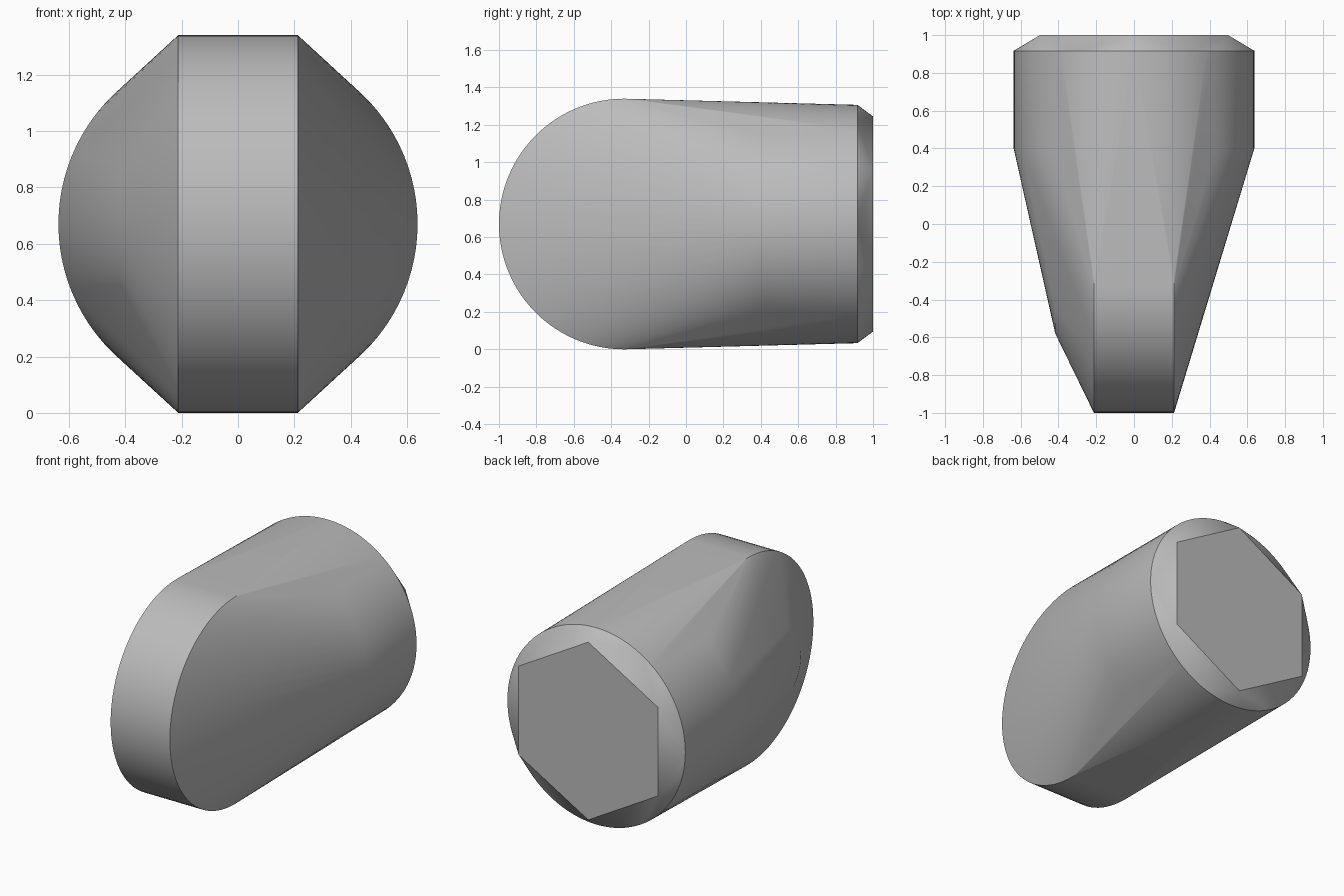
import bpy, bmesh, math

cube = bpy.data.objects.get("Cube")
if cube:
    bpy.data.objects.remove(cube, do_unlink=True)

grey = bpy.data.materials.new("mid grey")
grey.use_nodes = True
colour = (0.5, 0.5, 0.5, 1)
grey.diffuse_color = colour
grey.node_tree.nodes["Principled BSDF"].inputs["Base Color"].default_value = colour

MID_Z = 0.67
WHEEL_Y = -0.33
bm = bmesh.new()


def ring(axis, offset, radius, sides, centre_y=0):
    """Add a ring of points around the x or y axis."""
    for i in range(sides):
        a = math.tau * i / sides
        side, up = radius * math.sin(a), MID_Z + radius * math.cos(a)
        bm.verts.new((offset, centre_y + side, up) if axis == "x" else (side, offset, up))


# upright rounded nose
for x in (-0.212, 0.212):
    ring("x", x, 0.67, 96, WHEEL_Y)
# small boss on one flank
ring("x", -0.417, 0.25, 48, WHEEL_Y)
# round barrel and hexagonal rear end
for y in (0.4, 0.917):
    ring("y", y, 0.637, 96)
ring("y", 1.0, 0.575, 6)

# one taut skin around all the rings
hull = bmesh.ops.convex_hull(bm, input=bm.verts)
loose = set(hull["geom_interior"]) | set(hull["geom_unused"])
bmesh.ops.delete(bm, geom=[v for v in loose if isinstance(v, bmesh.types.BMVert)], context="VERTS")
bmesh.ops.dissolve_limit(bm, angle_limit=math.radians(0.1), verts=bm.verts, edges=bm.edges)
bmesh.ops.recalc_face_normals(bm, faces=bm.faces)

mesh = bpy.data.meshes.new("housing")
bm.to_mesh(mesh)
bm.free()
mesh.materials.append(grey)
housing = bpy.data.objects.new("housing", mesh)
bpy.context.collection.objects.link(housing)
bpy.context.view_layer.objects.active = housing
housing.select_set(True)
bpy.ops.object.shade_smooth_by_angle(angle=math.radians(30))
